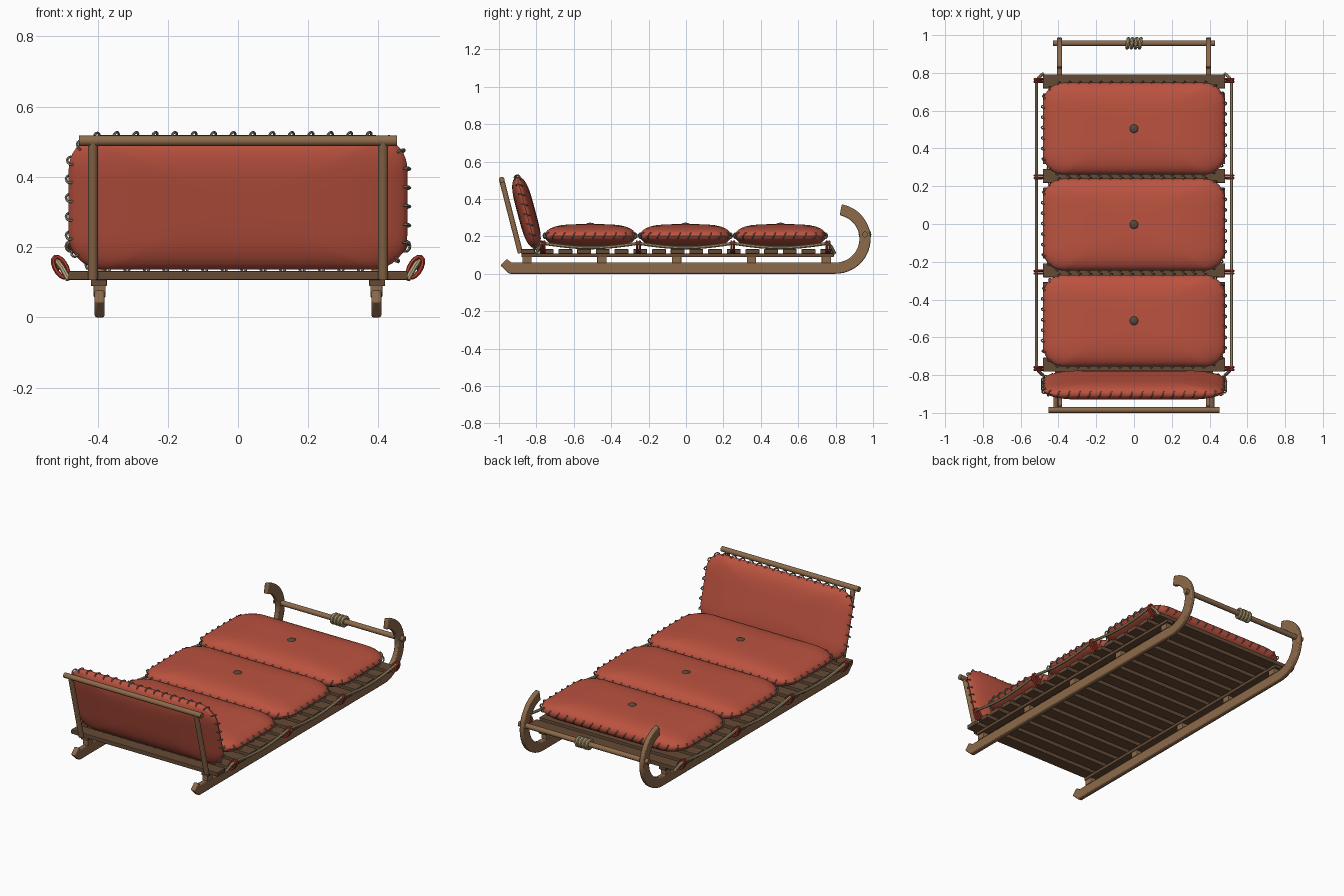
import bpy, bmesh, math
from mathutils import Vector, Matrix

if "Cube" in bpy.data.objects:
    bpy.data.objects.remove(bpy.data.objects["Cube"])


def material(name, r, g, b):
    m = bpy.data.materials.new(name)
    m.diffuse_color = (r, g, b, 1)
    m.use_nodes = True
    m.node_tree.nodes["Principled BSDF"].inputs["Base Color"].default_value = m.diffuse_color
    return m


WOOD = material("brown wood", 0.27, 0.145, 0.07)
SLAT = material("dark slat wood", 0.13, 0.07, 0.037)
RED = material("red cushion", 0.50, 0.085, 0.05)
LASH = material("red lashing", 0.46, 0.05, 0.03)
ROPE = material("tan rope", 0.48, 0.38, 0.20)
THREAD = material("grey thread", 0.26, 0.23, 0.17)
BUTTON = material("dark button", 0.10, 0.065, 0.04)


def finish(name, bm, mat, smooth=True, bevel=0):
    bmesh.ops.recalc_face_normals(bm, faces=bm.faces)
    me = bpy.data.meshes.new(name)
    bm.to_mesh(me)
    bm.free()
    me.materials.append(mat)
    ob = bpy.data.objects.new(name, me)
    bpy.context.collection.objects.link(ob)
    if bevel:
        b = ob.modifiers.new("bevel", 'BEVEL')
        b.width, b.segments, b.limit_method = bevel, 2, 'ANGLE'
    if smooth:
        bpy.ops.object.select_all(action='DESELECT')
        ob.select_set(True)
        bpy.context.view_layer.objects.active = ob
        bpy.ops.object.shade_smooth_by_angle(angle=math.radians(40))
    return ob


def box(name, centre, size, mat, bevel=0.003):
    bm = bmesh.new()
    bmesh.ops.create_cube(bm, size=1, matrix=Matrix.Translation(centre) @ Matrix.Diagonal((*size, 1)))
    return finish(name, bm, mat, False, bevel)


def add_tube(bm, pts, r, sides=8, closed=False):
    pts = [Vector(p) for p in pts]
    n = len(pts)
    rings, ref = [], None
    for i, p in enumerate(pts):
        a = pts[(i - 1) % n] if closed else pts[max(i - 1, 0)]
        b = pts[(i + 1) % n] if closed else pts[min(i + 1, n - 1)]
        t = (b - a).normalized()
        if ref is None:
            ref = t.orthogonal()
        u = (ref - t * ref.dot(t)).normalized()
        ref, v = u, t.cross(u)
        rings.append([bm.verts.new(p + r * (math.cos(k * math.tau / sides) * u + math.sin(k * math.tau / sides) * v))
                      for k in range(sides)])
    for i in range(n if closed else n - 1):
        A, B = rings[i], rings[(i + 1) % n]
        for k in range(sides):
            bm.faces.new((A[k], A[(k + 1) % sides], B[(k + 1) % sides], B[k]))
    if not closed:
        bm.faces.new(rings[0])
        bm.faces.new(rings[-1])


def tube(name, pts, r, mat, sides=12):
    bm = bmesh.new()
    add_tube(bm, pts, r, sides)
    return finish(name, bm, mat)


def ring_points(c, u, v, a, b, n=12):
    c, u, v = Vector(c), Vector(u), Vector(v)
    return [c + a * math.cos(i * math.tau / n) * u + b * math.sin(i * math.tau / n) * v for i in range(n)]


def outline(hx, hy, r, seg=10, straight=8):
    """Rounded rectangle, evenly subdivided."""
    corners = [(hx - r, hy - r, 0), (r - hx, hy - r, 90), (r - hx, r - hy, 180), (hx - r, r - hy, 270)]
    arcs = [[Vector((cx + r * math.cos(math.radians(a + 90 * i / seg)),
                     cy + r * math.sin(math.radians(a + 90 * i / seg)), 0)) for i in range(seg + 1)]
            for cx, cy, a in corners]
    out = []
    for i, arc in enumerate(arcs):
        nxt = arcs[(i + 1) % 4][0]
        out += arc + [arc[-1].lerp(nxt, k / straight) for k in range(1, straight)]
    return out


def cushion(name, M, hx, hy, r, top, bottom):
    pts = outline(hx, hy, r)
    n = len(pts)
    bm = bmesh.new()
    # pillow body: concentric rings, domed above and below the seam
    levels = [(t, s) for s, ts in ((1, (.12, .3, .5, .65, .78, .87, .93, .97, .99, 1)),
                                   (-1, (.99, .97, .93, .87, .78, .65, .5, .3, .12))) for t in ts]
    rings = []
    for t, s in levels:
        h = (top if s > 0 else -bottom) * (1 - t ** 4) ** 0.5
        rings.append([bm.verts.new(M @ Vector((p.x * t, p.y * t, h))) for p in pts])
    for A, B in zip(rings, rings[1:]):
        for k in range(n):
            bm.faces.new((A[k], A[(k + 1) % n], B[(k + 1) % n], B[k]))
    bm.faces.new(rings[0])
    bm.faces.new(rings[-1])
    finish(name, bm, RED)
    # whip stitching round the seam
    bm = bmesh.new()
    loop = pts + [pts[0]]
    total = sum((b - a).length for a, b in zip(loop, loop[1:]))
    count = round(total / 0.055)
    R = M.to_3x3()
    done, k = 0, 0
    for a, b in zip(loop, loop[1:]):
        d = (b - a).length
        while k < count and k * total / count <= done + d:
            p = a.lerp(b, (k * total / count - done) / d)
            t = (b - a).normalized()
            out = Vector((t.y, -t.x, 0))
            lean = (Vector((0, 0, 1)) + 0.5 * t).normalized()
            add_tube(bm, ring_points(M @ (p - 0.004 * out), R @ out, R @ lean, 0.012, 0.017, 10),
                     0.0038, 5, True)
            k += 1
        done += d
    finish(name + "_stitches", bm, THREAD)


# runners with a curled front and an upturned tail
cy, cz, ro, ri = 0.80, 0.187, 0.187, 0.127
angles = [math.radians(-90 + 170 * i / 24) for i in range(25)]
profile = [(-0.957, 0.08), (-0.993, 0.045), (-0.945, 0.0)]
profile += [(cy + ro * math.cos(a), cz + ro * math.sin(a)) for a in angles]
profile += [(cy + ri * math.cos(a), cz + ri * math.sin(a)) for a in reversed(angles)]
profile += [(-0.935, 0.06)]
for side, s in (("left", -1), ("right", 1)):
    bm = bmesh.new()
    f = bm.faces.new([bm.verts.new((s * 0.394 - 0.014, y, z)) for y, z in profile])
    ext = bmesh.ops.extrude_face_region(bm, geom=[f])
    bmesh.ops.translate(bm, vec=(0.028, 0, 0), verts=[v for v in ext["geom"] if isinstance(v, bmesh.types.BMVert)])
    finish(side + "_runner", bm, WOOD, True, 0.006)

    # spacer blocks and long rail
    for i in range(5):
        box(f"{side}_spacer_{i}", (s * 0.394, -0.85 + 0.4 * i, 0.075), (0.034, 0.05, 0.036), WOOD)
    box(side + "_rail", (s * 0.396, -0.045, 0.099), (0.046, 1.67, 0.02), SLAT)

    # leaning backrest post
    tube(side + "_back_post", [(s * 0.413, -0.885, 0.11), (s * 0.413, -0.985, 0.50)], 0.0145, WOOD)

    # sagging side rope, tied down at both ends
    knots = [-0.765, -0.255, 0.25, 0.76]
    path = [(s * 0.482, -0.80, 0.108), (s * 0.50, -0.785, 0.14)]
    for a, b in zip(knots, knots[1:]):
        path += [(s * 0.516, a + (b - a) * i / 10, 0.163 - 0.024 * math.sin(math.pi * i / 10)) for i in range(10)]
    path += [(s * 0.516, knots[-1], 0.163), (s * 0.50, 0.78, 0.14), (s * 0.482, 0.795, 0.108)]
    tube(side + "_side_rope", path, 0.0085, ROPE, 8)

    # red lashings holding the rope to the deck
    bm = bmesh.new()
    for y in knots:
        for dy in (-0.007, 0.007):
            d = Vector((s * 0.5, 0, 0.866))
            add_tube(bm, ring_points((s * 0.505, y + dy, 0.143), d, (s * 0.866, 0, -0.5), 0.033, 0.016, 14),
                     0.0065, 6, True)
    finish(side + "_lashings", bm, LASH)

# deck slats
for i in range(17):
    box(f"deck_slat_{i}", (0, -0.845 + 0.1 * i, 0.119), (0.966, 0.074, 0.025), SLAT)

# top rail of the backrest and front handle bar
tube("back_top_rail", [(-0.452, -0.985, 0.503), (0.452, -0.985, 0.503)], 0.0155, WOOD)
tube("front_bar", [(-0.428, 0.957, 0.21), (0.428, 0.957, 0.21)], 0.0155, WOOD)

# rope wrapped round the front bar
bm = bmesh.new()
for i in range(4):
    add_tube(bm, ring_points((-0.033 + 0.022 * i, 0.957, 0.21), (0.15, 1, 0), (0, 0, 1), 0.024, 0.024, 16), 0.010, 8, True)
finish("bar_rope_wrap", bm, ROPE)

# seat cushions with centre buttons
for i, y in enumerate((-0.512, -0.003, 0.505)):
    cushion(f"seat_cushion_{i}", Matrix.Translation((0, y, 0.203)), 0.482, 0.243, 0.11, 0.062, 0.062)
    bm = bmesh.new()
    bmesh.ops.create_uvsphere(bm, u_segments=20, v_segments=10, radius=1,
                              matrix=Matrix.Translation((0, y, 0.264)) @ Matrix.Diagonal((0.023, 0.023, 0.009, 1)))
    finish(f"cushion_button_{i}", bm, BUTTON)

# backrest cushion, leaning back
tilt = Matrix.Rotation(math.radians(90 + 15), 4, 'X')
cushion("back_cushion", Matrix.Translation((0, -0.853, 0.328)) @ tilt, 0.482, 0.198, 0.10, 0.048, 0.048)
